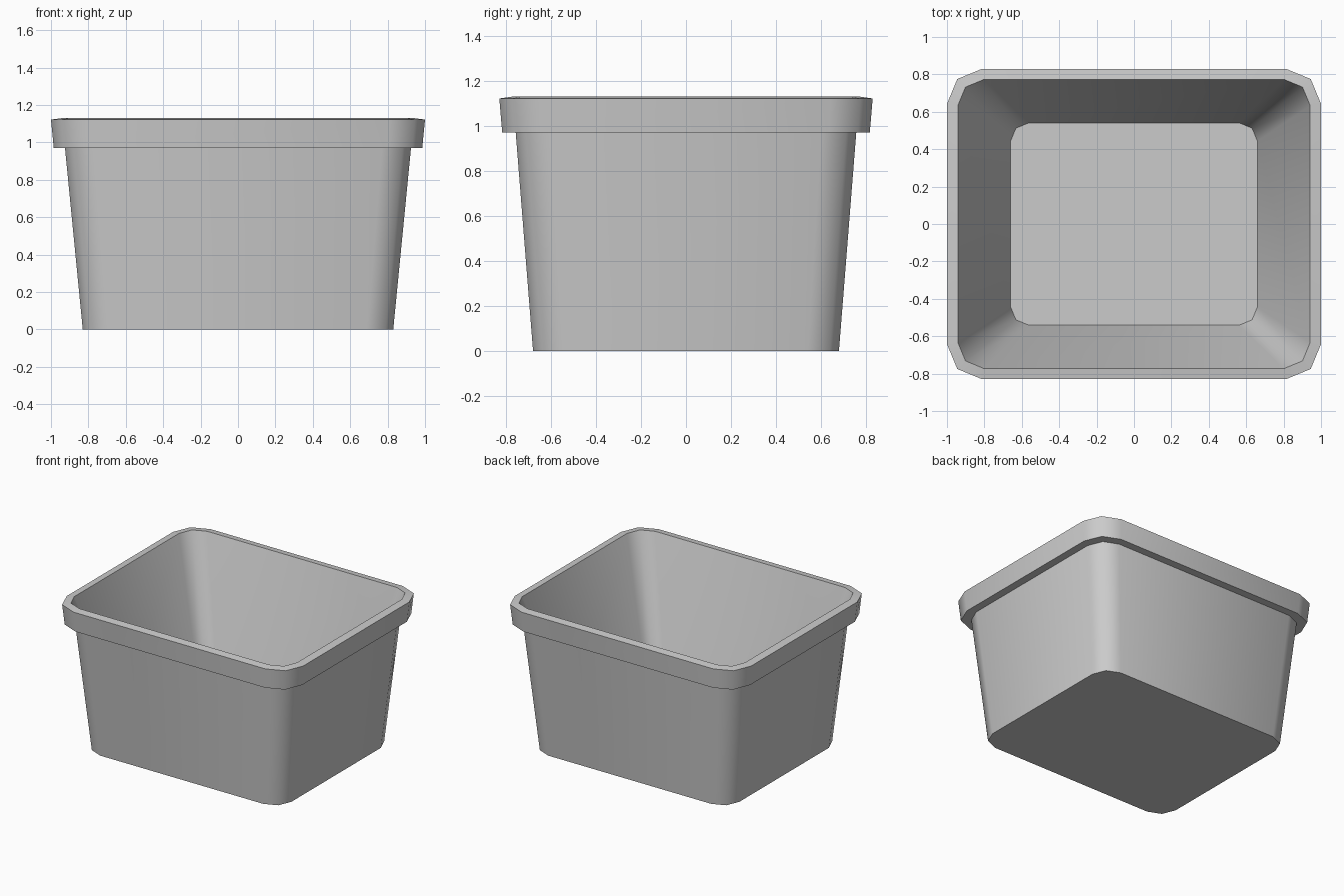
import bpy, bmesh, math

if "Cube" in bpy.data.objects:
    bpy.data.objects.remove(bpy.data.objects["Cube"])

# Cross-section stations: half width, half depth, corner radius, height
STATIONS = [
    (0.83, 0.68, 0.14, 0.00),    # foot
    (0.925, 0.757, 0.155, 0.97),  # top of the body, under the lip
    (0.985, 0.817, 0.183, 0.97),  # lip underside
    (1.00, 0.83, 0.188, 1.122),   # lip outer top
    (0.942, 0.773, 0.14, 1.13),  # lip inner top
    (0.66, 0.541, 0.098, 0.22),   # inner floor
]
CORNER_SEGMENTS = 2


def rounded_ring(bm, hx, hy, r, z):
    """Rounded rectangle of vertices, counter-clockwise from above."""
    ring = []
    for i, (sx, sy) in enumerate([(1, 1), (-1, 1), (-1, -1), (1, -1)]):
        for k in range(CORNER_SEGMENTS + 1):
            a = math.pi / 2 * (i + k / CORNER_SEGMENTS)
            ring.append(bm.verts.new((sx * (hx - r) + r * math.cos(a),
                                      sy * (hy - r) + r * math.sin(a), z)))
    return ring


# Tub: bridge the stations from the foot, over the lip, down to the floor
bm = bmesh.new()
rings = [rounded_ring(bm, *s) for s in STATIONS]
n = len(rings[0])
for low, high in zip(rings, rings[1:]):
    for i in range(n):
        j = (i + 1) % n
        bm.faces.new((low[i], low[j], high[j], high[i]))
bm.faces.new(rings[0][::-1])   # underside
bm.faces.new(rings[-1])        # inner floor
mesh = bpy.data.meshes.new("tub")
bm.to_mesh(mesh)
bm.free()

tub = bpy.data.objects.new("tub", mesh)
bpy.context.collection.objects.link(tub)

# Smooth rounded corners, crisp lip and base edges
bpy.context.view_layer.objects.active = tub
tub.select_set(True)
bpy.ops.object.shade_smooth_by_angle(angle=math.radians(50))
